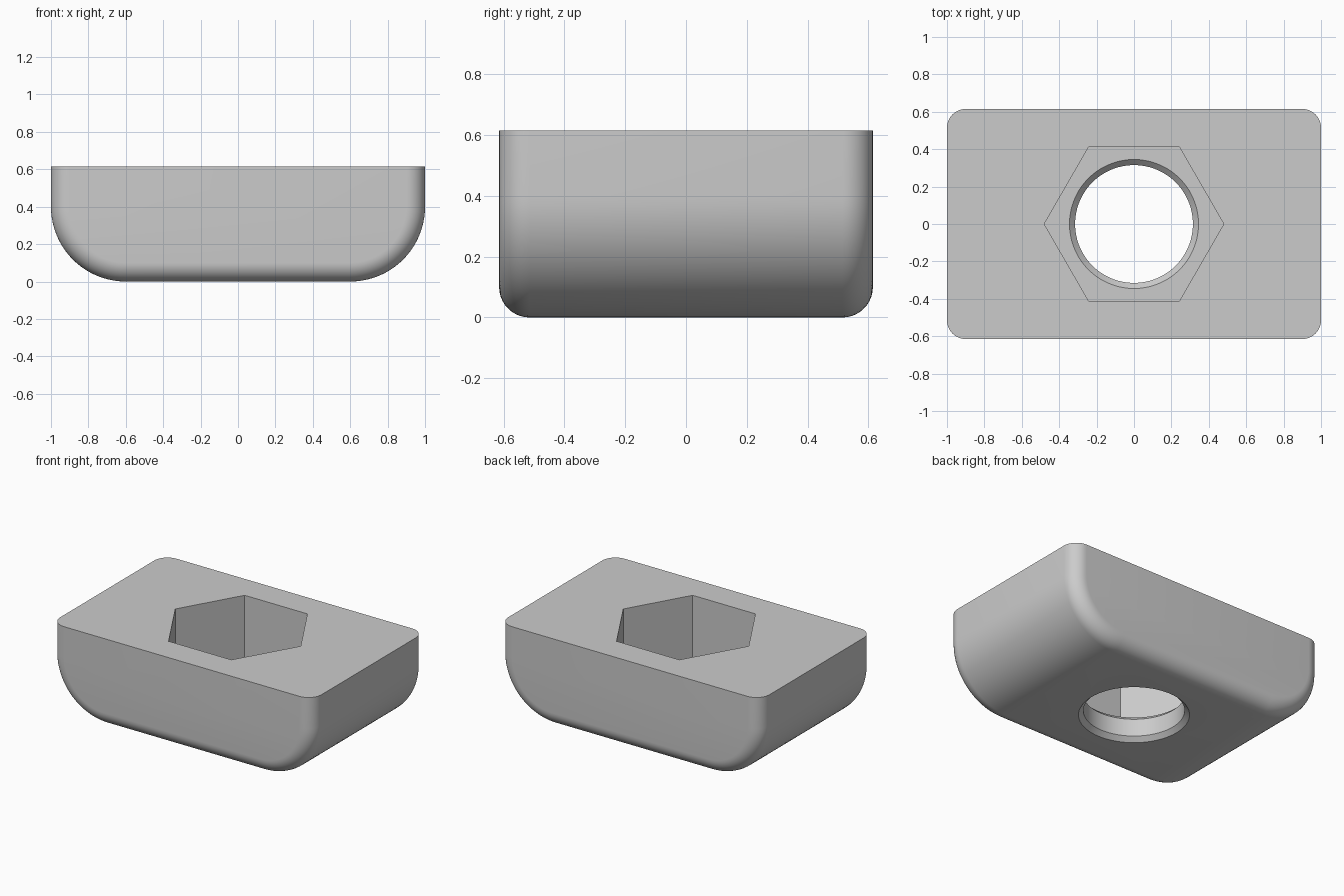
import bpy
import bmesh
from math import cos, sin, pi

if "Cube" in bpy.data.objects:
    bpy.data.objects.remove(bpy.data.objects["Cube"], do_unlink=True)

HALF_X, HALF_Y, HEIGHT = 1.0, 0.615, 0.615
CORNER, FILLET = 0.4, 0.1      # large underside radius, small edge radius
HOLE, CHAMFER, FLOOR = 0.315, 0.03, 0.18

grey = bpy.data.materials.new("plain grey")
grey.use_nodes = True
colour = (0.6, 0.6, 0.6, 1)
grey.diffuse_color = colour
grey.node_tree.nodes["Principled BSDF"].inputs["Base Color"].default_value = colour


def loft(name, rings):
    """Skin a list of matching closed rings and cap both ends."""
    bm = bmesh.new()
    loops = [[bm.verts.new(p) for p in ring] for ring in rings]
    n = len(loops[0])
    for a, b in zip(loops, loops[1:]):
        for i in range(n):
            j = (i + 1) % n
            bm.faces.new((a[i], a[j], b[j], b[i]))
    bm.faces.new(loops[0][::-1])
    bm.faces.new(loops[-1])
    bmesh.ops.recalc_face_normals(bm, faces=bm.faces[:])
    mesh = bpy.data.meshes.new(name)
    bm.to_mesh(mesh)
    bm.free()
    mesh.materials.append(grey)
    obj = bpy.data.objects.new(name, mesh)
    bpy.context.collection.objects.link(obj)
    return obj


def block_section(y, inset, steps=20):
    """U-shaped outline with rounded lower corners, shrunk by inset."""
    r = CORNER - inset
    arc = [pi / 2 * i / steps for i in range(steps + 1)]
    right = [(HALF_X - CORNER + r * cos(t), y, CORNER - r * sin(t)) for t in arc]
    right.insert(0, (HALF_X - inset, y, HEIGHT))
    return right + [(-x, y, z) for x, y, z in reversed(right)]


def circle(r, z, sides):
    return [(r * cos(2 * pi * i / sides), r * sin(2 * pi * i / sides), z)
            for i in range(sides)]


# Body: the outline swept along y, with filleted front and back edges
front = []
for i in range(11):
    t = pi / 2 * i / 10
    front.append((-HALF_Y + FILLET * (1 - sin(t)), FILLET * (1 - cos(t))))
stations = front[::-1] + [(-y, d) for y, d in front]
stations.sort()
body = loft("nut_holder_block", [block_section(y, d) for y, d in stations])

# Cutters: hexagonal pocket, and round hole chamfered at both ends
pocket = loft("pocket_cutter", [circle(0.48, z, 6) for z in (FLOOR, HEIGHT + 0.2)])
wide = HOLE + CHAMFER
hole_profile = [(wide + 0.05, -0.05), (HOLE, CHAMFER), (HOLE, FLOOR - CHAMFER),
                (wide, FLOOR), (wide, FLOOR + 0.1)]
hole = loft("hole_cutter", [circle(r, z, 72) for r, z in hole_profile])

bpy.ops.object.select_all(action="DESELECT")
body.select_set(True)
bpy.context.view_layer.objects.active = body
for cutter in (pocket, hole):
    cutter.hide_render = True
    mod = body.modifiers.new("cut", "BOOLEAN")
    mod.operation = "DIFFERENCE"
    mod.solver = "EXACT"
    mod.object = cutter
    bpy.ops.object.modifier_apply(modifier=mod.name)
    bpy.data.objects.remove(cutter, do_unlink=True)

bpy.ops.object.shade_smooth_by_angle(angle=pi / 6)
